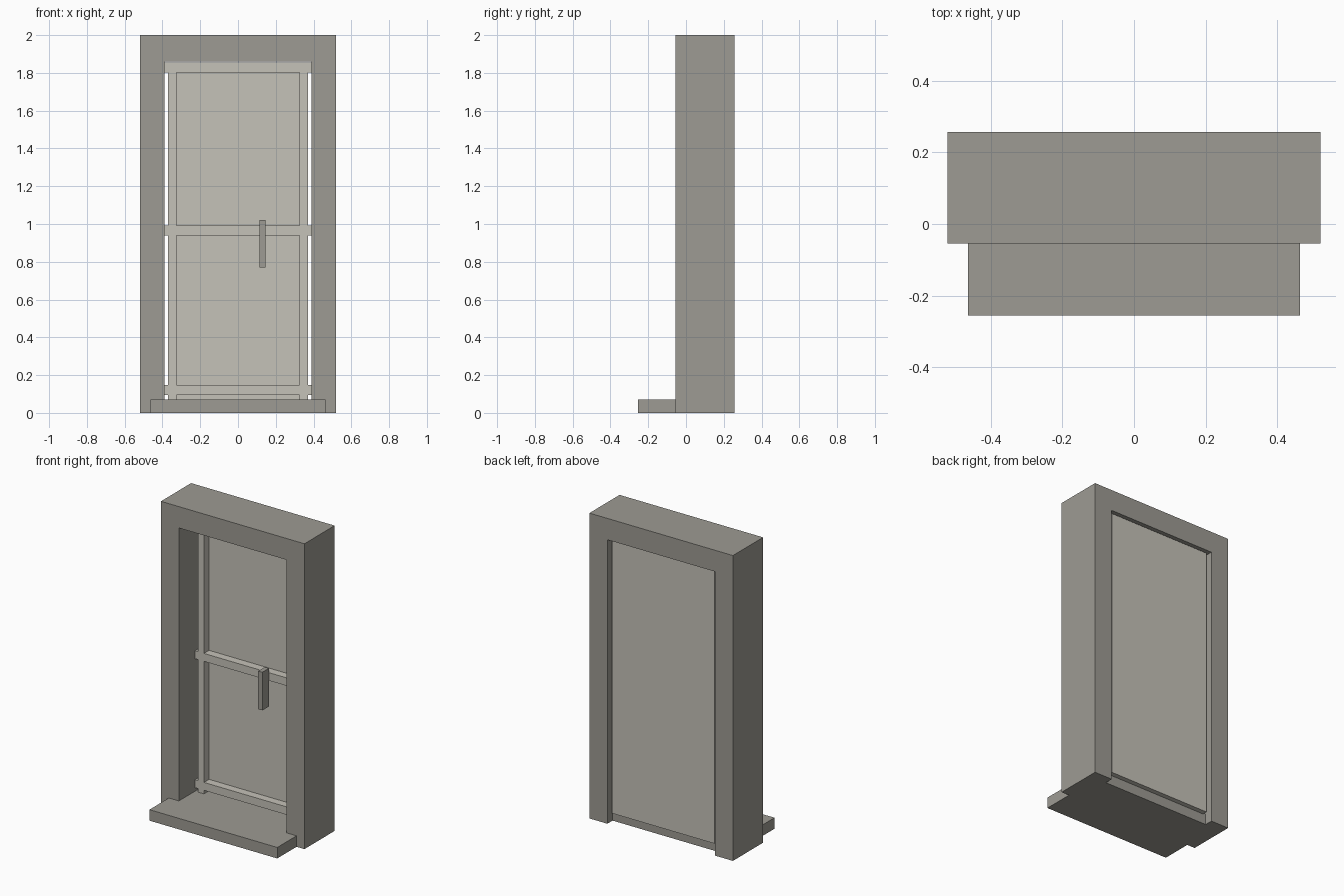
import bpy
import bmesh
from mathutils import Vector

cube = bpy.data.objects.get("Cube")
if cube:
    bpy.data.objects.remove(cube, do_unlink=True)


def make_material(name, rgb):
    mat = bpy.data.materials.new(name)
    mat.use_nodes = True
    color = (*rgb, 1.0)
    mat.diffuse_color = color
    mat.node_tree.nodes["Principled BSDF"].inputs["Base Color"].default_value = color
    return mat


dark_grey = make_material("dark warm grey", (0.337, 0.327, 0.292))
light_grey = make_material("light warm grey", (0.558, 0.539, 0.479))


def finish(name, bm, mat):
    bmesh.ops.recalc_face_normals(bm, faces=bm.faces)
    mesh = bpy.data.meshes.new(name)
    bm.to_mesh(mesh)
    bm.free()
    mesh.materials.append(mat)
    obj = bpy.data.objects.new(name, mesh)
    bpy.context.collection.objects.link(obj)
    return obj


def box(name, x, y, z, mat):
    """Box from (min, max) ranges on each axis."""
    bm = bmesh.new()
    bmesh.ops.create_cube(bm, size=1)
    for v in bm.verts:
        v.co = Vector(r[0] if c < 0 else r[1] for c, r in zip(v.co, (x, y, z)))
    return finish(name, bm, mat)


# Door surround: upside-down U profile extruded through the wall depth
outer, inner, top, lintel = 0.52, 0.39, 2.0, 1.86
front, back = -0.055, 0.257
half = [(inner, lintel), (inner, 0), (outer, 0), (outer, top)]
profile = half + [(-x, z) for x, z in reversed(half)]
bm = bmesh.new()
face = bm.faces.new([bm.verts.new((x, front, z)) for x, z in profile])
extruded = bmesh.ops.extrude_face_region(bm, geom=[face], use_keep_orig=True)
moved = [g for g in extruded["geom"] if isinstance(g, bmesh.types.BMVert)]
bmesh.ops.translate(bm, verts=moved, vec=(0, back - front, 0))
finish("door_surround", bm, dark_grey)

# Doorstep running under the door
box("doorstep", (-0.463, 0.463), (-0.255, 0.203), (0, 0.072), dark_grey)

# Door leaf, with a narrow gap to each jamb
leaf_front, trim_front = 0.165, 0.112
box("door_leaf", (-0.37, 0.37), (leaf_front, 0.235), (0.065, 1.855), light_grey)

# Stiles and rails on the front of the leaf
for side, x in (("right", (-0.37, -0.325)), ("left", (0.325, 0.37))):
    box(side + "_stile", x, (trim_front, leaf_front), (0.072, 1.855), light_grey)
for level, z in (("bottom", 0.095), ("middle", 0.94), ("top", 1.802)):
    box(level + "_rail", (-inner, inner), (trim_front, leaf_front), (z, z + 0.052), light_grey)

# Upright handle
box("handle", (0.115, 0.145), (0.045, trim_front), (0.77, 1.02), dark_grey)
